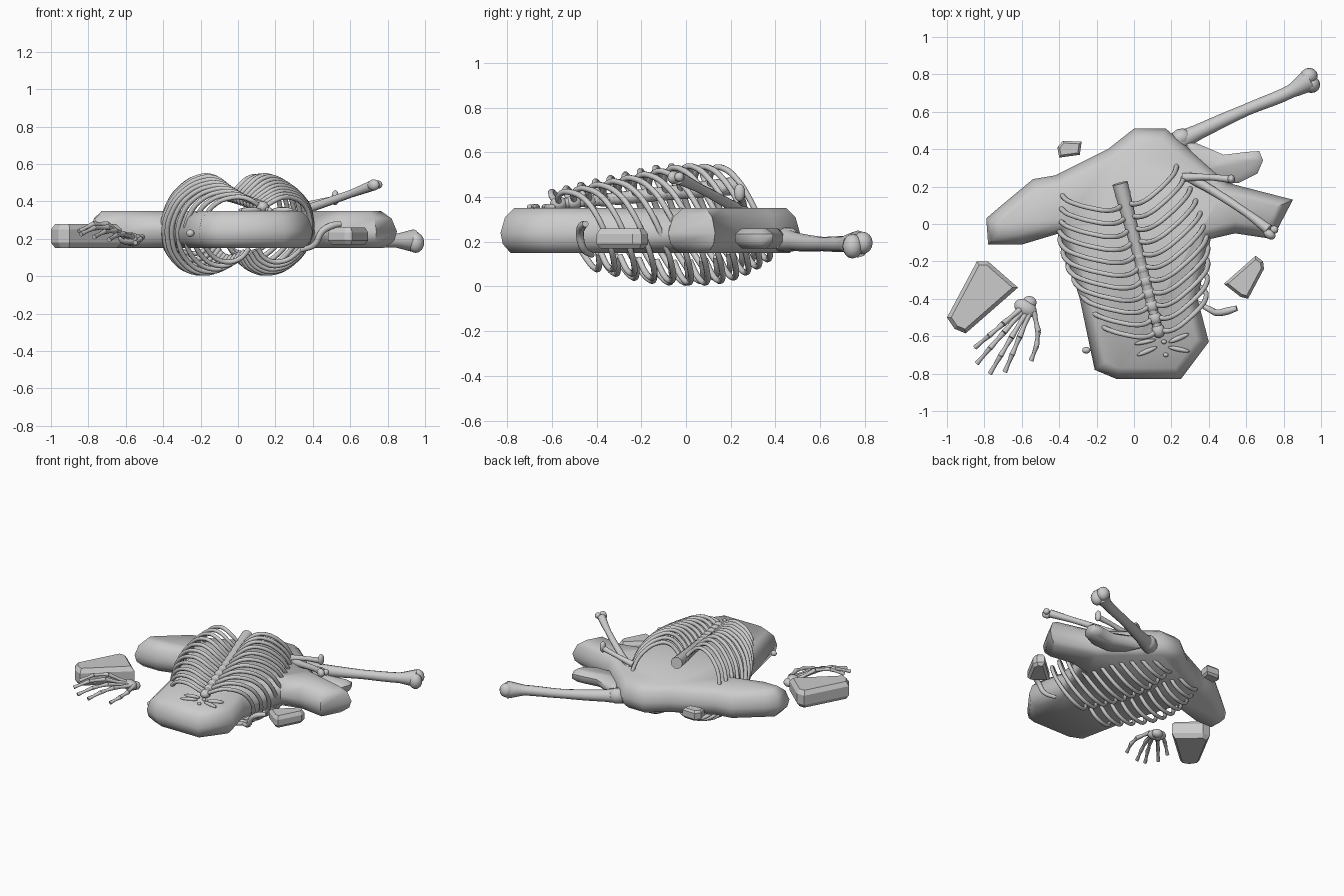
import bpy, bmesh, math
from mathutils import Vector, Matrix

if "Cube" in bpy.data.objects:
    bpy.data.objects.remove(bpy.data.objects["Cube"])


def finish(bm, name, angle=None):
    bmesh.ops.recalc_face_normals(bm, faces=bm.faces)
    me = bpy.data.meshes.new(name)
    bm.to_mesh(me)
    bm.free()
    ob = bpy.data.objects.new(name, me)
    bpy.context.collection.objects.link(ob)
    bpy.ops.object.select_all(action='DESELECT')
    ob.select_set(True)
    bpy.context.view_layer.objects.active = ob
    if angle:
        bpy.ops.object.shade_smooth_by_angle(angle=math.radians(angle))
    return ob


def inset(pts, d):
    # mitred inward offset of a counter-clockwise outline
    out = []
    for i, p in enumerate(pts):
        p = Vector(p)
        a = (p - Vector(pts[i - 1])).normalized()
        b = (Vector(pts[(i + 1) % len(pts)]) - p).normalized()
        na, nb = Vector((-a.y, a.x)), Vector((-b.y, b.x))
        out.append(p + (na + nb) * d / max(0.6, 1 + na.dot(nb)))
    return out


def slab(name, pts, rings, angle=None):
    # stacked outlines, each ring given as (inset, height)
    bm = bmesh.new()
    loops = [[bm.verts.new((p.x, p.y, z)) for p in inset(pts, d)] for d, z in rings]
    n = len(pts)
    for lo, hi in zip(loops, loops[1:]):
        for i in range(n):
            j = (i + 1) % n
            bm.faces.new((lo[i], lo[j], hi[j], hi[i]))
    caps = [bm.faces.new(loops[0][::-1]), bm.faces.new(loops[-1])]
    bm.normal_update()
    bmesh.ops.triangulate(bm, faces=caps, ngon_method='EAR_CLIP')
    return finish(bm, name, angle)


def tube(name, pts, r, radii=None, res=3):
    # round bone swept along a smooth path
    cu = bpy.data.curves.new(name, 'CURVE')
    cu.dimensions = '3D'
    cu.bevel_depth, cu.bevel_resolution, cu.resolution_u = r, res, 5
    cu.use_fill_caps = True
    sp = cu.splines.new('BEZIER')
    sp.bezier_points.add(len(pts) - 1)
    for i, p in enumerate(pts):
        b = sp.bezier_points[i]
        b.co = p
        b.handle_left_type = b.handle_right_type = 'AUTO'
        b.radius = radii[i] if radii else 1
    ob = bpy.data.objects.new(name, cu)
    bpy.context.collection.objects.link(ob)
    bpy.ops.object.select_all(action='DESELECT')
    ob.select_set(True)
    bpy.context.view_layer.objects.active = ob
    bpy.ops.object.convert(target='MESH')
    bpy.ops.object.shade_smooth_by_angle(angle=math.radians(50))


def blobs(name, items):
    # ellipsoids: (centre, radii, turn about z)
    bm = bmesh.new()
    for c, s, rot in items:
        m = Matrix.Translation(c) @ Matrix.Rotation(rot, 4, 'Z') @ Matrix.Diagonal((*s, 1))
        bmesh.ops.create_uvsphere(bm, u_segments=12, v_segments=8, radius=1, matrix=m)
    return finish(bm, name, 60)


# Main ground slab
outline = [(-.78, -.11), (-.6, -.11), (-.4, -.05), (-.29, -.4), (-.21, -.78), (-.09, -.83),
           (.25, -.83), (.40, -.63), (.34, -.4), (.41, -.08), (.54, -.05), (.74, -.08),
           (.85, .13), (.5, .22), (.30, .40), (.17, .51), (0, .51),
           (-.14, .40), (-.42, .26), (-.54, .24), (-.72, .09), (-.79, .03)]
slab("ground_slab", outline, [(.045, .15), (.01, .19), (0, .24), (.02, .31), (.06, .35)], 60)

# Loose faceted stones
slab("left_stone", [(-1, -.5), (-.96, -.56), (-.90, -.585), (-.62, -.34), (-.78, -.2), (-.84, -.2)],
     [(.02, .15), (0, .18), (0, .25), (.02, .28)])
slab("right_stone", [(.48, -.32), (.57, -.39), (.61, -.4), (.695, -.24), (.69, -.2), (.65, -.17)],
     [(.015, .17), (0, .19), (0, .235), (.015, .26)])
slab("back_stone", [(-.40, .355), (-.29, .37), (-.28, .44), (-.38, .445), (-.41, .41)],
     [(.012, .18), (0, .195), (0, .24), (.012, .255)])

# Breastbone axis and its frame
A, B = Vector((-.06, .16, .44)), Vector((.13, -.57, .37))
fwd = Vector((-.25, .97, 0)).normalized()
side = Vector((.97, .25, 0)).normalized()

# Rib pairs: (lateral, forward, height)
rib = [(.015, 0, 0), (.07, -.02, .08), (.14, -.01, .14), (.21, .02, .14), (.31, .075, .06), (.375, .13, -.06),
       (.385, .19, -.19), (.32, .25, -.32), (.2, .28, -.385), (.09, .27, -.36), (.03, .25, -.29)]
for i in range(11):
    t = .07 + .093 * i
    o = A.lerp(B, t)
    w = .76 + .24 * math.sin(math.pi * t)
    for s, tag in ((-1, "left"), (1, "right")):
        pts = []
        for x, y, z in rib:
            h = z * (.82 - .65 * abs(t - .3)) if z > 0 else z * w
            pts.append(o + side * s * x * w + fwd * y * w + Vector((0, 0, h)))
        tube(f"rib_{tag}_{i + 1}", pts, .0135, res=2)

# Knobbly central bone
centre = [((A.lerp(B, k / 11)), (.044 if k < 2 else .036, .04, .032), .25) for k in range(12)]
blobs("breastbone", centre)
tube("breastbone_core", [A + fwd * .06 + Vector((0, 0, .01)), A.lerp(B, .5), B], .03, [1.4, 1, .8])

# Chips near the lower end
blobs("bone_chips", [((.14, -.58, .365), (.02, .015, .015), 0),
                     ((.16, -.63, .357), (.015, .012, .012), 0),
                     ((.24, -.61, .355), (.06, .014, .015), .4),
                     ((.24, -.67, .355), (.06, .013, .014), -.2),
                     ((.06, -.63, .355), (.06, .012, .014), .2),
                     ((.07, -.68, .355), (.06, .013, .014), .4),
                     ((.17, -.70, .355), (.014, .012, .012), 0),
                     ((-.255, -.675, .23), (.022, .018, .02), 0)])

# Long limb bone
tube("long_bone", [(.22, .43, .21), (.34, .49, .20), (.6, .61, .19), (.84, .71, .19), (.94, .77, .19)],
     .038, [1.5, 1.1, .85, .95, 1.6], 4)
blobs("long_bone_ends", [((.935, .79, .195), (.048, .045, .05), .4), ((.95, .745, .18), (.046, .045, .055), .4),
                         ((.25, .46, .21), (.06, .05, .055), .4)])

# Raised limb bone and short forearm bone
tube("raised_bone", [(.28, .26, .33), (.4, .19, .37), (.6, .06, .44), (.72, -.03, .485)],
     .026, [1.2, .9, .8, 1.1])
blobs("raised_bone_ends", [((.725, -.055, .488), (.035, .025, .03), -.6), ((.75, -.03, .49), (.022, .022, .022), 0)])
tube("short_bone", [(.26, .25, .36), (.4, .25, .39), (.51, .24, .41)], .018, [1.3, .9, 1.1])
blobs("short_bone_end", [((.52, .24, .42), (.02, .025, .04), 0)])

# Shoulder blade
slab("shoulder_blade", [(.26, .44), (.34, .26), (.44, .22), (.56, .22), (.66, .27), (.69, .34),
                        (.67, .39), (.60, .385), (.48, .37), (.34, .43)],
     [(.03, .17), (0, .20), (0, .235), (.03, .26)], 50)

# Broken rib beside the cage
tube("broken_rib", [(.34, -.42, .14), (.41, -.46, .17), (.45, -.475, .24), (.50, -.465, .27), (.55, -.45, .28)],
     .018, [.7, .9, 1, 1.1, .8])

# Hand: palm and jointed fingers
blobs("palm", [((-.58, -.45, .20), (.065, .045, .035), -.5), ((-.56, -.42, .19), (.04, .035, .03), 0)])
fingers = [(-.60, -.45, -.85, -.66), (-.60, -.47, -.84, -.745), (-.58, -.48, -.77, -.80),
           (-.56, -.48, -.69, -.79), (-.535, -.47, -.55, -.73)]
for n, (x0, y0, x1, y1) in enumerate(fingers):
    a, b = Vector((x0, y0, .21)), Vector((x1, y1, .24 - .015 * n))
    bow = Vector((.03 if n == 4 else 0, 0, .06 - .012 * n))
    knots = [a.lerp(b, f) + bow * math.sin(math.pi * f) for f in (0, .4, .7, 1)]
    for k in range(3):
        p, q = knots[k], knots[k + 1]
        tube(f"finger_{n + 1}_segment_{k + 1}", [p, p.lerp(q, .5), q], .0145 - .0012 * k, [1.15, .8, 1.1], 2)
